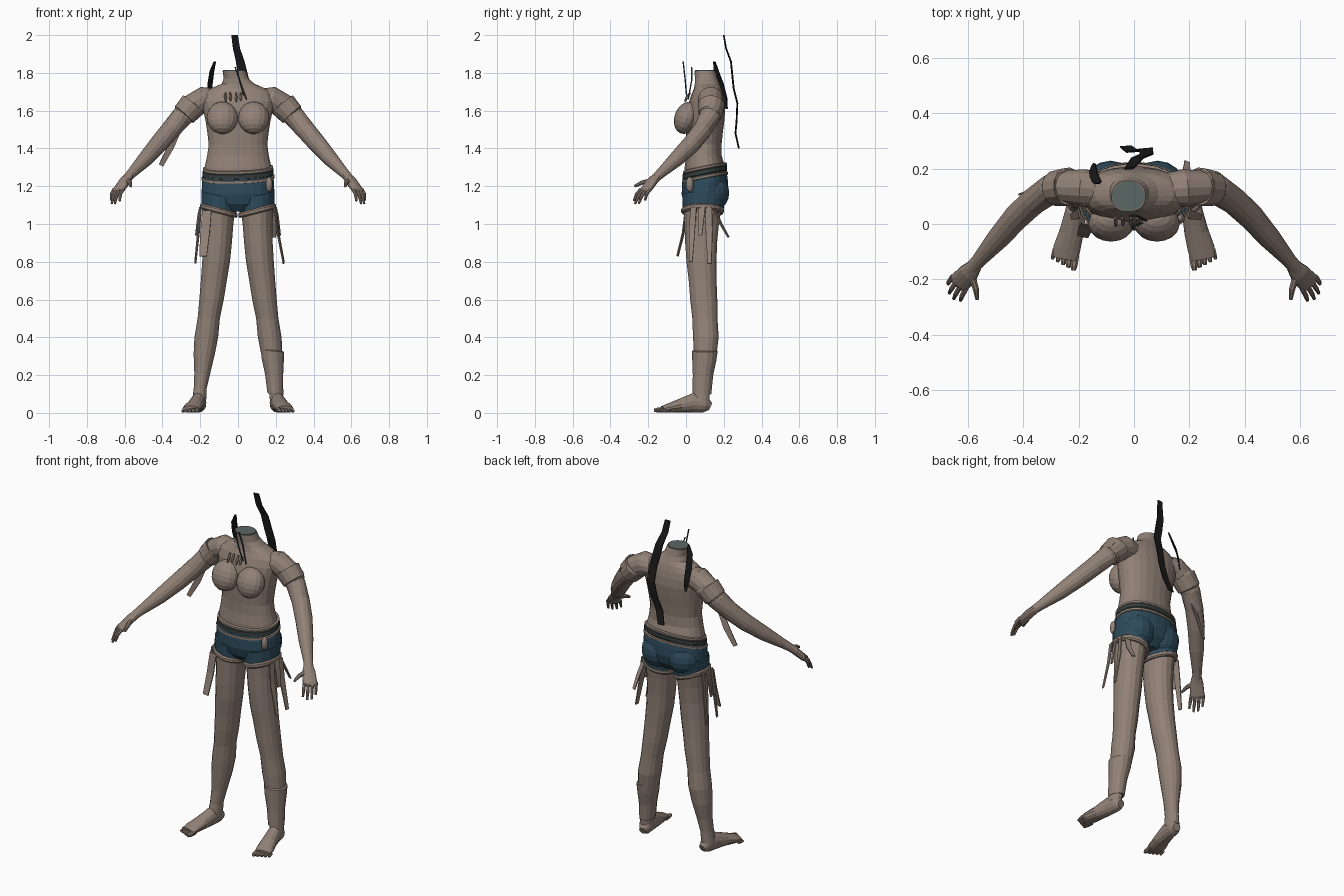
import bpy, bmesh, math
from mathutils import Vector, Matrix


def material(name, rgb):
    m = bpy.data.materials.new(name)
    m.diffuse_color = (*rgb, 1)
    return m


SKIN = material("skin", (0.285, 0.222, 0.183))
BLUE = material("blue cloth", (0.026, 0.070, 0.105))
DARK = material("dark belt", (0.035, 0.046, 0.046))
BLACK = material("black hair", (0.010, 0.010, 0.011))
GREY = material("grey green", (0.105, 0.135, 0.130))


def finish(name, bm, mat):
    bmesh.ops.recalc_face_normals(bm, faces=bm.faces)
    me = bpy.data.meshes.new(name)
    bm.to_mesh(me)
    bm.free()
    me.materials.append(mat)
    ob = bpy.data.objects.new(name, me)
    bpy.context.collection.objects.link(ob)
    return ob


def skin_rings(name, rings, mat):
    """Bridge a list of point rings and cap both ends."""
    bm = bmesh.new()
    vs = [[bm.verts.new(p) for p in r] for r in rings]
    n = len(vs[0])
    for a, b in zip(vs, vs[1:]):
        for i in range(n):
            j = (i + 1) % n
            bm.faces.new((a[i], a[j], b[j], b[i]))
    bm.faces.new(vs[0])
    bm.faces.new(vs[-1])
    return finish(name, bm, mat)


def circle(n, power=1.0):
    out = []
    for i in range(n):
        a = 2 * math.pi * (i + 0.5) / n
        c, s = math.cos(a), math.sin(a)
        out.append((math.copysign(abs(c) ** power, c), math.copysign(abs(s) ** power, s)))
    return out


def loft(name, stations, mat, n=18, power=1.0, tilt=(0, 0)):
    """Horizontal ellipses: (cx, cy, z, rx, ry), optionally tilted."""
    rings = []
    for cx, cy, z, rx, ry in stations:
        rings.append([(cx + rx * c, cy + ry * s, z + tilt[0] * rx * c + tilt[1] * ry * s)
                      for c, s in circle(n, power)])
    return skin_rings(name, rings, mat)


def tube(name, stations, mat, n=12):
    """Ellipses across a path: (x, y, z, half width, half height)."""
    pts = [Vector(s[:3]) for s in stations]
    rings = []
    for i, s in enumerate(stations):
        t = (pts[min(i + 1, len(pts) - 1)] - pts[max(i - 1, 0)]).normalized()
        u = t.cross(Vector((0, 0, 1)))
        u = u.normalized() if u.length > 0.05 else Vector((1, 0, 0))
        v = u.cross(t)
        rings.append([pts[i] + u * s[3] * c + v * s[4] * d for c, d in circle(n)])
    return skin_rings(name, rings, mat)


def ball(name, loc, r, mat, rot_x=0.0):
    bm = bmesh.new()
    mtx = Matrix.Translation(loc) @ Matrix.Rotation(rot_x, 4, 'X') @ Matrix.Diagonal((*r, 1))
    bmesh.ops.create_uvsphere(bm, u_segments=16, v_segments=10, radius=1, matrix=mtx)
    return finish(name, bm, mat)


def ribbon(name, pts, across, mat):
    """Thin strip: points (x, y, z, width) spread along the 'across' direction."""
    a = Vector(across).normalized()
    bm = bmesh.new()
    rows = [[bm.verts.new(Vector(p[:3]) + a * p[3] * k) for k in (-0.5, 0.5)] for p in pts]
    for p, q in zip(rows, rows[1:]):
        bm.faces.new((p[0], p[1], q[1], q[0]))
    ob = finish(name, bm, mat)
    m = ob.modifiers.new("thickness", 'SOLIDIFY')
    m.thickness = 0.006
    m.offset = 0
    return ob


# Torso and neck
loft("torso", [(0, .10, 1.22, .18, .11), (0, .10, 1.30, .178, .108), (0, .095, 1.36, .165, .095),
               (0, .095, 1.42, .156, .094), (0, .097, 1.48, .163, .098), (0, .10, 1.54, .172, .103),
               (0, .105, 1.60, .185, .103), (0, .11, 1.65, .198, .094), (0, .113, 1.69, .185, .083),
               (0, .115, 1.718, .145, .073), (0, .112, 1.742, .088, .066),
               (-.01, .107, 1.77, .066, .06), (-.02, .10, 1.81, .062, .056)],
     SKIN, n=24, power=0.9)
loft("neck_cap", [(-.02, .10, 1.808, .06, .054), (-.02, .10, 1.815, .06, .054)], GREY, n=24)
for s in (-1, 1):
    ball("breast", (s * .083, .002, 1.562), (.083, .063, .088), SKIN, -0.35)

# Shorts, belt and waist rims
loft("shorts", [(0, .095, 1.075, .10, .075), (0, .10, 1.12, .175, .112), (0, .10, 1.17, .194, .124),
                (0, .10, 1.22, .192, .122), (0, .10, 1.265, .186, .116)],
     BLUE, n=24, power=0.92, tilt=(0, .12))
for nm, z, h, r, mat in (("lower_waist_rim", 1.245, .010, .194, SKIN),
                         ("belt", 1.272, .018, .189, DARK),
                         ("upper_waist_rim", 1.294, .009, .187, SKIN)):
    loft(nm, [(0, .10, z - h, r - .008, r * .63 - .008), (0, .10, z - h * .6, r, r * .63),
              (0, .10, z + h * .6, r, r * .63), (0, .10, z + h, r - .008, r * .63 - .008)],
         mat, n=24, power=0.92, tilt=(.03, .2))
ball("hip_charm", (.165, .02, 1.21), (.018, .02, .04), SKIN)

for s in (-1, 1):
    # Seat and leg openings of the shorts
    ball("seat_half", (s * .085, .135, 1.165), (.098, .094, .10), BLUE)
    loft("shorts_leg", [(s * .10, .09, 1.07, .094, .108), (s * .10, .095, 1.15, .094, .115)],
         BLUE, tilt=(.25 * s, 0))
    loft("thigh_trim", [(s * .102, .088, 1.055, .094, .106), (s * .102, .088, 1.063, .101, .114),
                        (s * .102, .088, 1.078, .101, .114), (s * .102, .088, 1.086, .094, .106)],
         SKIN, tilt=(.25 * s, 0))

    # Leg
    loft("leg", [(s * x, y, z, rx, ry) for x, y, z, rx, ry in (
        (.10, .09, 1.12, .092, .105), (.103, .083, 1.0, .080, .093), (.108, .08, .90, .077, .086),
        (.116, .082, .80, .075, .081), (.128, .088, .70, .070, .075), (.14, .094, .60, .066, .073),
        (.155, .10, .50, .060, .068), (.168, .105, .40, .064, .069), (.179, .102, .31, .057, .061),
        (.189, .093, .21, .043, .046), (.20, .084, .13, .035, .043), (.206, .076, .06, .038, .05))],
        SKIN, n=16)

    # Foot and toes
    tube("foot", [(s * x, y, z, w, h) for x, y, z, w, h in (
        (.199, .128, .034, .022, .022), (.203, .10, .047, .036, .045), (.212, .04, .053, .039, .052),
        (.226, -.03, .038, .045, .037), (.243, -.09, .026, .050, .025), (.250, -.125, .019, .046, .018))],
        SKIN, n=14)
    for i in range(5):
        r = .014 - .0015 * i
        tube("toe", [(s * (.211 + .019 * i), -.11 + .005 * i, r + .002, r, r),
                     (s * (.217 + .019 * i), -.15 + .008 * i, r + .001, r, r),
                     (s * (.219 + .019 * i), -.168 + .010 * i, r, r * .6, r * .6)], SKIN, n=8)

    # Arm with upper cuff
    tube("arm", [(s * x, y, z, a, b) for x, y, z, a, b in (
        (.12, .125, 1.655, .06, .06), (.18, .13, 1.66, .069, .068), (.24, .135, 1.625, .061, .065),
        (.30, .125, 1.565, .055, .057), (.36, .085, 1.495, .050, .052), (.42, .03, 1.425, .048, .049),
        (.49, -.05, 1.345, .041, .041), (.56, -.13, 1.272, .027, .027), (.59, -.165, 1.24, .026, .022))],
        SKIN, n=14)
    tube("arm_cuff", [(s * .232, .135, 1.64, .064, .066), (s * .236, .135, 1.633, .070, .073),
                      (s * .285, .129, 1.58, .064, .066), (s * .289, .128, 1.575, .056, .058)], SKIN, n=14)

    # Hand, fingers and thumb
    tube("palm", [(s * .575, -.15, 1.255, .026, .022), (s * .60, -.18, 1.225, .038, .022),
                  (s * .632, -.213, 1.18, .041, .018), (s * .638, -.220, 1.17, .034, .012)], SKIN)
    for i in range(4):
        kx, ky = .656 - .0155 * i, -.190 - .0155 * i
        tx, ty, tz = ((.672, -.217, 1.125), (.668, -.250, 1.108), (.652, -.270, 1.107), (.627, -.276, 1.122))[i]
        tube("finger", [(s * kx, ky, 1.185, .010, .010),
                        (s * ((kx + tx) / 2 + .004), (ky + ty) / 2 - .004, (1.185 + tz) / 2 + .006, .0095, .0095),
                        (s * tx, ty, tz, .006, .006)], SKIN, n=8)
    tube("thumb", [(s * .587, -.185, 1.23, .014, .014), (s * .572, -.235, 1.218, .012, .012),
                   (s * .567, -.272, 1.20, .007, .007)], SKIN, n=8)

    # Hanging strips on the outer thigh
    for y0, y1, z1, w in ((.04, .025, .80, .032), (.085, .075, .94, .035), (.12, .125, .79, .036)):
        ribbon("thigh_strip", [(s * .198, y0, 1.09, w), (s * .208, (y0 + y1) / 2, (1.09 + z1) / 2 + .03, w),
                               (s * (.222 if z1 > .9 else .242 if s > 0 else .226), y1, z1, w * .6)],
               (.25 * s, 1, 0), SKIN)

# Odd strips: left front flap, right back strip, arm ties
ribbon("front_strip", [(-.165, .0, 1.07, .05), (-.175, -.015, .95, .05), (-.185, -.045, .83, .04)],
       (1, -.2, 0), SKIN)
ribbon("back_strip", [(.175, .15, 1.08, .03), (.19, .185, 1.0, .03), (.192, .225, .93, .02)],
       (1, -.4, 0), SKIN)
ribbon("arm_tie", [(-.31, .12, 1.51, .03), (-.355, .12, 1.41, .035), (-.408, .11, 1.31, .025)],
       (.8, .3, -.4), SKIN)
ribbon("arm_tie_end", [(.27, .17, 1.64, .03), (.30, .175, 1.61, .03), (.318, .165, 1.585, .025)],
       (.4, .6, .4), SKIN)

# Wrapped boot on one shin
loft("shin_wrap", [(.198, .084, .10, .043, .05), (.191, .09, .20, .049, .054), (.184, .097, .28, .060, .064),
                   (.183, .10, .328, .063, .068), (.183, .10, .332, .055, .06)], SKIN, n=14, tilt=(-.1, 0))

# Necklace claws and loose cords
for i, x in enumerate((-.068, -.042, -.012, .012)):
    tube("necklace_claw", [(x, .022, 1.695, .005, .005), (x + .002, .005, 1.67, .008, .008),
                           (x + .003, -.006, 1.648 + .006 * (i % 2), .004, .004)], SKIN, n=6)
ribbon("cord", [(-.015, .03, 1.83, .006), (.01, .03, 1.76, .006), (.045, .012, 1.66, .006)], (1, .2, 0), DARK)
ribbon("cord", [(-.008, -.015, 1.86, .006), (.005, -.005, 1.77, .006), (.03, .003, 1.68, .006)], (1, .2, 0), DARK)

# Hair strands
ribbon("long_hair_strand", [(-.018, .20, 2.0, .034), (-.008, .212, 1.93, .038), (.012, .238, 1.86, .046),
                            (.03, .246, 1.78, .05), (.045, .252, 1.72, .05), (.045, .272, 1.64, .048),
                            (.025, .268, 1.55, .045), (-.005, .262, 1.48, .045), (-.03, .28, 1.40, .04)],
       (1, .08, 0), BLACK)
ribbon("short_hair_strand", [(-.122, .15, 1.86, .012), (-.138, .16, 1.81, .032), (-.148, .185, 1.74, .036),
                             (-.148, .205, 1.67, .03), (-.148, .215, 1.61, .012)], (.6, .7, 0), BLACK)
